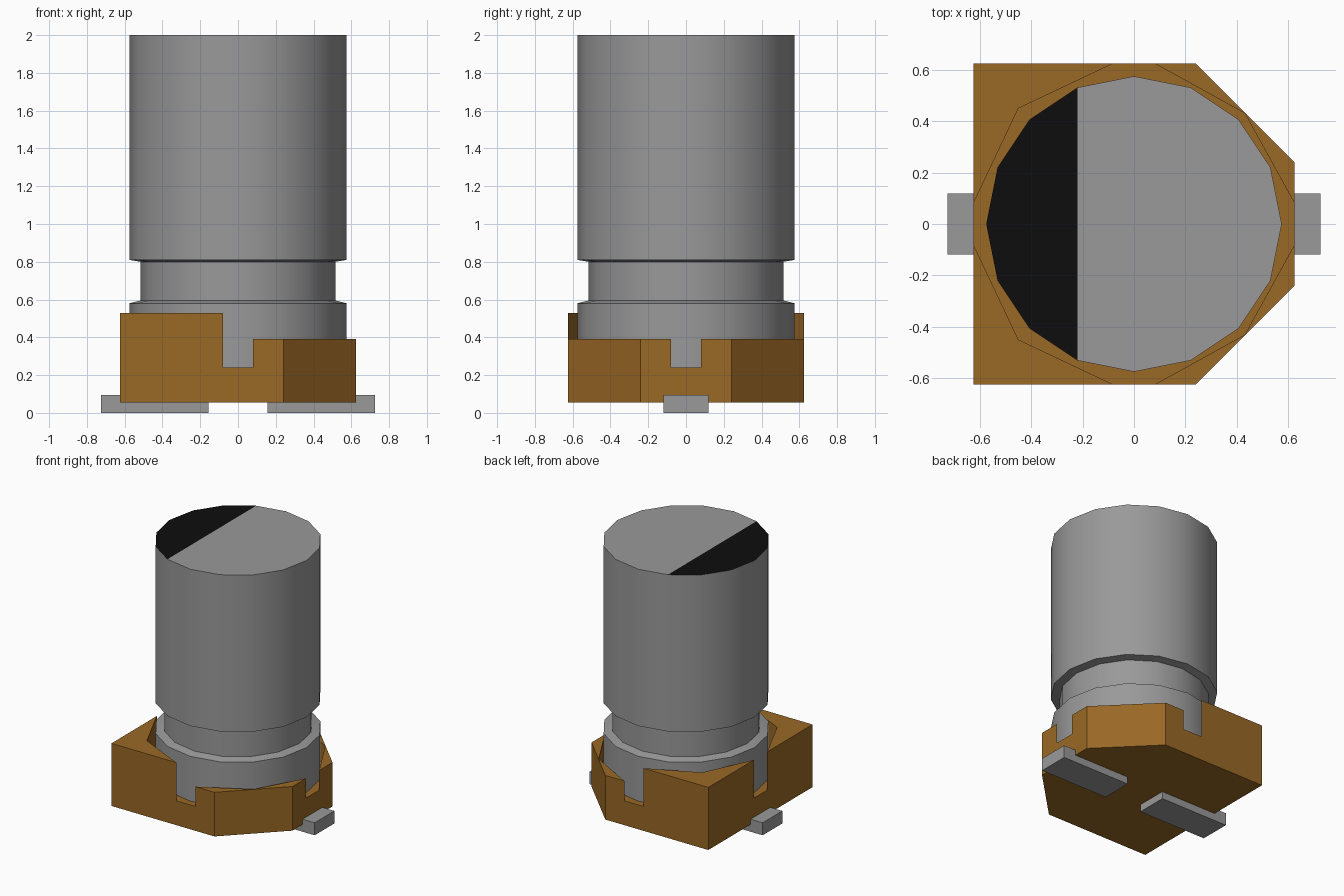
import bpy, bmesh, math
from mathutils import Vector

if "Cube" in bpy.data.objects:
    bpy.data.objects.remove(bpy.data.objects["Cube"], do_unlink=True)


def material(name, rgb):
    m = bpy.data.materials.new(name)
    m.use_nodes = True
    m.diffuse_color = (*rgb, 1)
    m.node_tree.nodes["Principled BSDF"].inputs["Base Color"].default_value = (*rgb, 1)
    return m


GREY = material("metal grey", (0.32, 0.32, 0.32))
BLACK = material("stripe black", (0.004, 0.004, 0.004))
BROWN = material("base brown", (0.32, 0.14, 0.019))


def make_object(name, bm, *mats):
    bmesh.ops.recalc_face_normals(bm, faces=bm.faces)
    mesh = bpy.data.meshes.new(name)
    bm.to_mesh(mesh)
    bm.free()
    for m in mats:
        mesh.materials.append(m)
    ob = bpy.data.objects.new(name, mesh)
    bpy.context.collection.objects.link(ob)
    return ob


# Can: 16-sided turned profile with a crimp groove
SIDES = 16
profile = [(0.575, 0.20), (0.575, 0.58), (0.515, 0.595),
           (0.515, 0.80), (0.575, 0.81), (0.575, 2.0)]
bm = bmesh.new()
rings = []
for r, z in profile:
    angles = [2 * math.pi * i / SIDES for i in range(SIDES)]
    rings.append([bm.verts.new((r * math.cos(a), r * math.sin(a), z)) for a in angles])
for low, high in zip(rings, rings[1:]):
    for i in range(SIDES):
        j = (i + 1) % SIDES
        bm.faces.new((low[i], low[j], high[j], high[i]))
bm.faces.new(rings[0][::-1])
# Top is split along a chord: black polarity mark on the left segment
top = rings[-1]
bm.faces.new(top[5:12]).material_index = 1
bm.faces.new(top[11:] + top[:6])
can = make_object("can", bm, GREY, BLACK)
bpy.ops.object.select_all(action='DESELECT')
can.select_set(True)
bpy.context.view_layer.objects.active = can
bpy.ops.object.shade_smooth_by_angle(angle=math.radians(30))

# Base: plate with two cut corners and four raised corner posts
H, CUT, SLOT = 0.625, 0.24, 0.08
FLOOR, PLATE_TOP = 0.055, 0.24
bm = bmesh.new()
outline, centre, posts = [], [], []
# each corner counter-clockwise: sign x, sign y, post top, inner corner
for sx, sy, height, inner in ((1, 1, 0.39, 0.431), (-1, 1, 0.53, 0.45),
                              (-1, -1, 0.53, 0.45), (1, -1, 0.39, 0.431)):
    corner = [(H, CUT), (CUT, H)] if sx > 0 else [(H, H)]
    pts = [(H, SLOT)] + corner + [(SLOT, H)]
    if sx * sy < 0:
        pts.reverse()
    edge = [bm.verts.new((sx * x, sy * y, PLATE_TOP)) for x, y in pts]
    mid = bm.verts.new((sx * inner, sy * inner, PLATE_TOP))
    posts.append((bm.faces.new(edge + [mid]), height))
    outline += edge
    centre += [edge[0], mid, edge[-1]]
bm.faces.new(centre)
bottom = [bm.verts.new((v.co.x, v.co.y, FLOOR)) for v in outline]
bm.faces.new(bottom[::-1])
for i in range(len(outline)):
    j = (i + 1) % len(outline)
    bm.faces.new((bottom[i], bottom[j], outline[j], outline[i]))
for face, height in posts:
    raised = bmesh.ops.extrude_discrete_faces(bm, faces=[face])["faces"][0]
    bmesh.ops.translate(bm, verts=raised.verts[:], vec=Vector((0, 0, height - PLATE_TOP)))
bmesh.ops.recalc_face_normals(bm, faces=bm.faces)
bmesh.ops.dissolve_limit(bm, angle_limit=0.01, verts=bm.verts[:], edges=bm.edges[:])
make_object("base", bm, BROWN)

# Flat solder terminals running out from under the base
for name, side in (("left_terminal", 1), ("right_terminal", -1)):
    bm = bmesh.new()
    bmesh.ops.create_cube(bm, size=1)
    bmesh.ops.scale(bm, verts=bm.verts, vec=(0.57, 0.236, 0.095))
    bmesh.ops.translate(bm, verts=bm.verts, vec=(side * 0.441, 0, 0.0475))
    make_object(name, bm, GREY)
